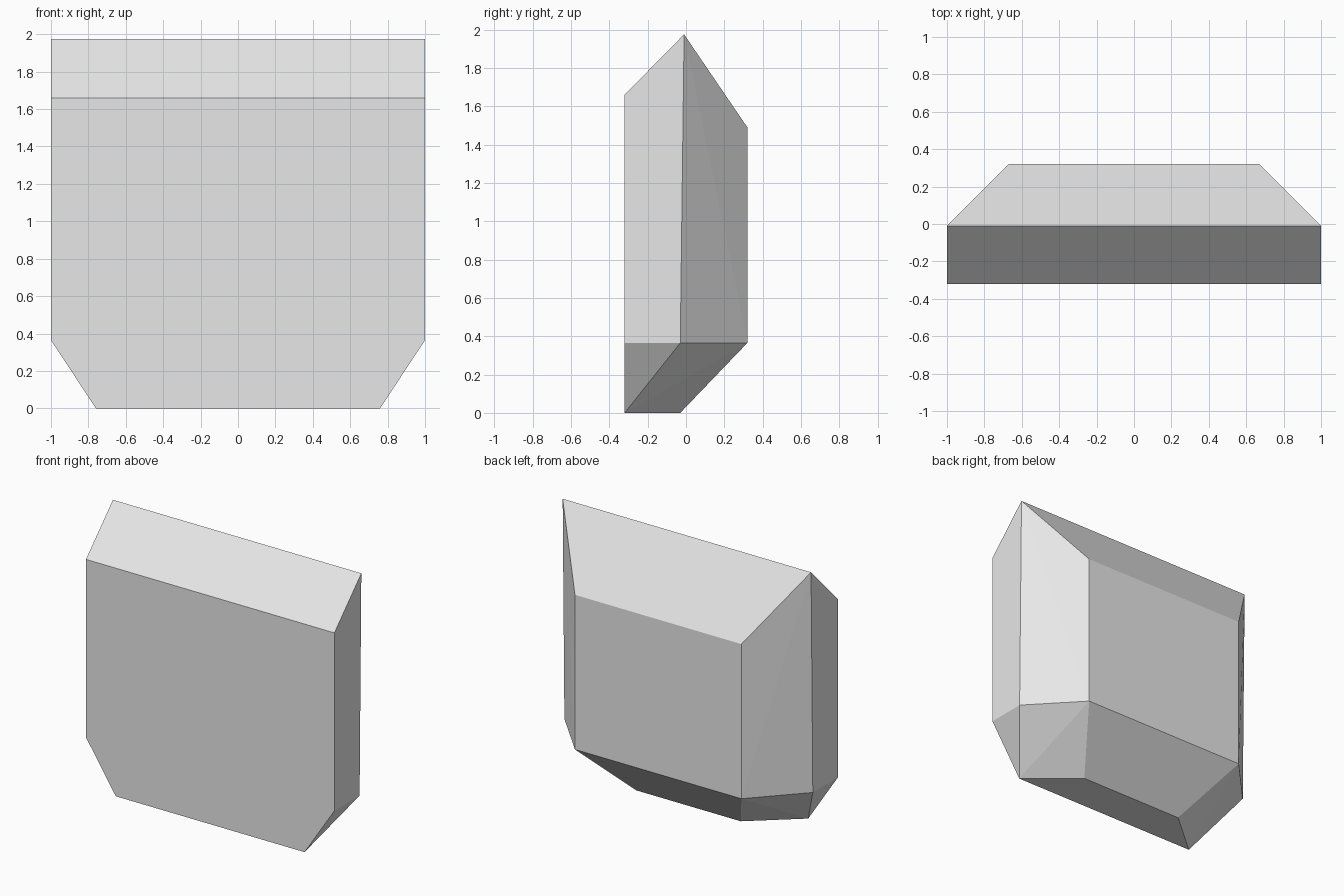
import bpy, bmesh, math

if "Cube" in bpy.data.objects:
    bpy.data.objects.remove(bpy.data.objects["Cube"])

# Right-hand corners of the faceted block; the left side is mirrored
half = [
    (0.76, -0.32, 0.0), (0.42, -0.03, 0.0),                        # base
    (1.0, -0.32, 0.365), (1.0, -0.03, 0.365), (0.67, 0.32, 0.365), # chamfer line
    (1.0, -0.32, 1.66), (0.67, 0.32, 1.49),                        # shoulders
    (1.0, -0.01, 1.975),                                           # ridge
]

# Convex solid through the mirrored corners
bm = bmesh.new()
for x, y, z in half:
    for side in (1, -1):
        bm.verts.new((side * x, y, z))
bmesh.ops.convex_hull(bm, input=bm.verts[:])
bmesh.ops.dissolve_limit(bm, angle_limit=math.radians(0.5),
                         verts=bm.verts[:], edges=bm.edges[:])
bmesh.ops.recalc_face_normals(bm, faces=bm.faces[:])

mesh = bpy.data.meshes.new("faceted_block")
bm.to_mesh(mesh)
bm.free()

# Plain grey
grey = bpy.data.materials.new("light_grey")
grey.diffuse_color = (0.8, 0.8, 0.8, 1.0)
grey.use_nodes = True
grey.node_tree.nodes["Principled BSDF"].inputs["Base Color"].default_value = grey.diffuse_color
mesh.materials.append(grey)

block = bpy.data.objects.new("faceted_block", mesh)
bpy.context.collection.objects.link(block)
